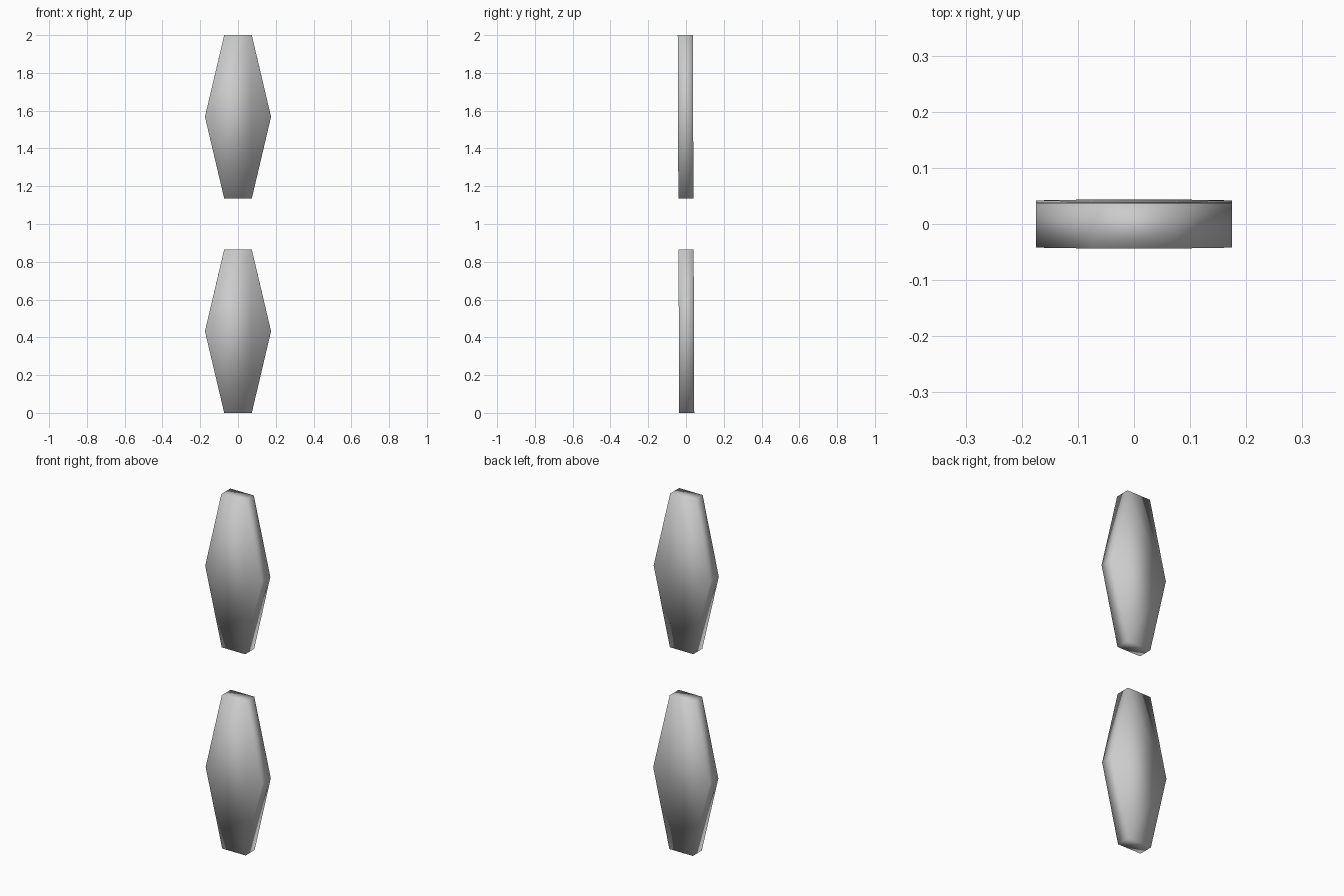
import bpy
import bmesh
import math

if "Cube" in bpy.data.objects:
    bpy.data.objects.remove(bpy.data.objects["Cube"])

H, D = 0.865, 0.08          # plate height and thickness
LEAN = 0.0037               # very slight forward lean of the whole model


def hex_plate(name, z_mid):
    """Elongated hexagon, extruded through its thickness."""
    outline = [(-0.073, -H / 2), (0.073, -H / 2), (0.175, 0),
               (0.073, H / 2), (-0.073, H / 2), (-0.175, 0)]
    bm = bmesh.new()
    face = bm.faces.new([bm.verts.new((x, -D / 2, z)) for x, z in outline])
    ext = bmesh.ops.extrude_face_region(bm, geom=[face])
    new = [v for v in ext["geom"] if isinstance(v, bmesh.types.BMVert)]
    bmesh.ops.translate(bm, verts=new, vec=(0, D, 0))
    bmesh.ops.recalc_face_normals(bm, faces=bm.faces)
    for f in bm.faces:
        f.smooth = True
    mesh = bpy.data.meshes.new(name)
    bm.to_mesh(mesh)
    bm.free()
    ob = bpy.data.objects.new(name, mesh)
    bpy.context.collection.objects.link(ob)
    ob.location = (0, -(z_mid - 1) * math.tan(LEAN), z_mid)
    ob.rotation_euler.x = LEAN
    return ob


# Two identical plates, one above the other
hex_plate("lower_plate", H / 2)
hex_plate("upper_plate", 2 - H / 2)
